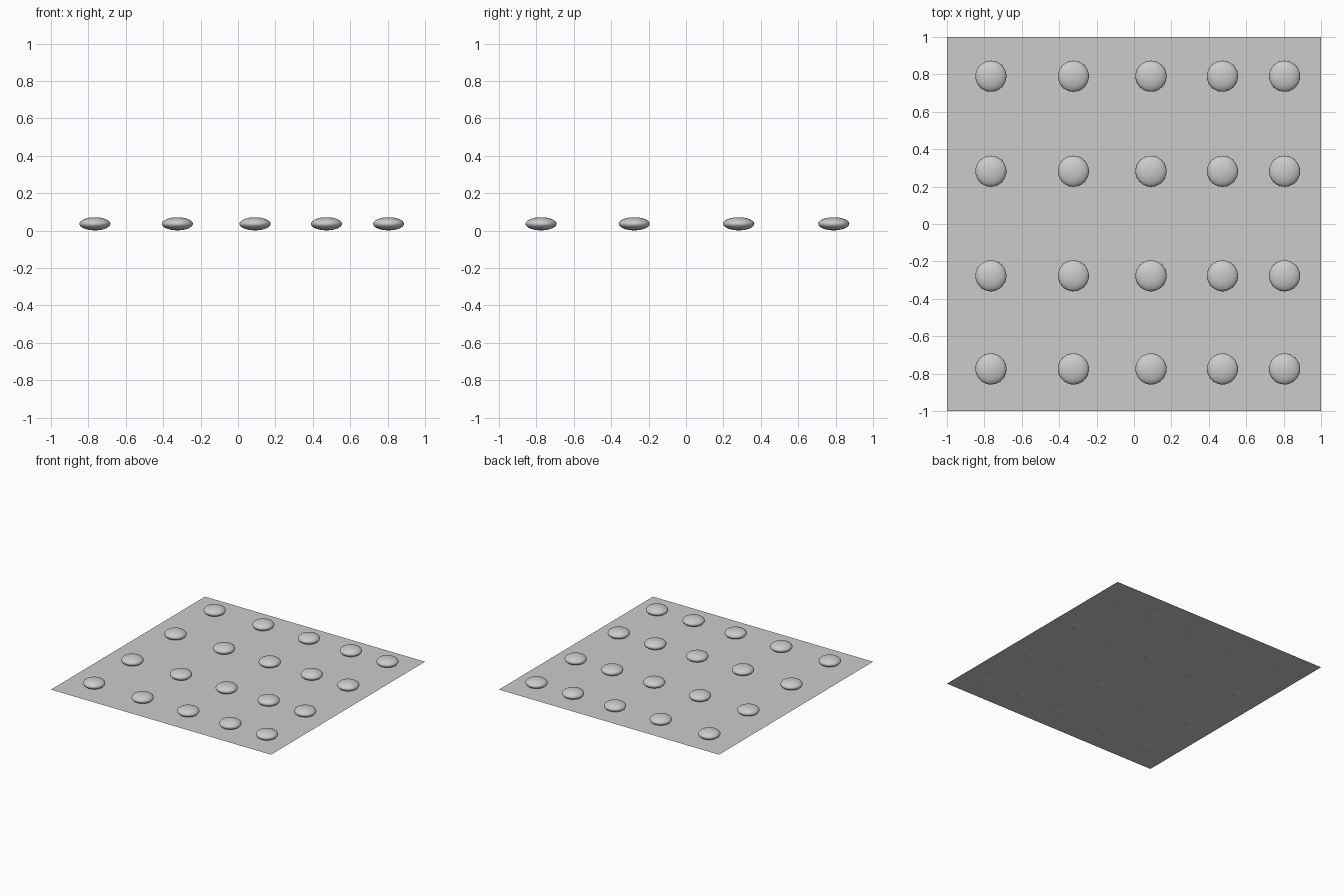
import bpy

if "Cube" in bpy.data.objects:
    bpy.data.objects.remove(bpy.data.objects["Cube"])

grey = bpy.data.materials.new("light grey")
grey.diffuse_color = (0.6, 0.6, 0.6, 1)
grey.use_nodes = True
grey.node_tree.nodes["Principled BSDF"].inputs["Base Color"].default_value = grey.diffuse_color

# Thin flat sheet
bpy.ops.mesh.primitive_plane_add(size=2, location=(0, 0, 0.005))
sheet = bpy.context.object
sheet.name = "base_sheet"
sheet.data.materials.append(grey)

# Grid of flattened pebbles resting on the sheet
COLUMNS = (-0.765, -0.324, 0.091, 0.473, 0.805)
ROWS = (-0.775, -0.277, 0.282, 0.79)
RADIUS, HALF_HEIGHT = 0.083, 0.035

bpy.ops.mesh.primitive_uv_sphere_add(segments=32, ring_count=16, radius=1)
first = bpy.context.object
first.data.materials.append(grey)
first.data.name = "pebble"
bpy.ops.object.shade_smooth()

for r, y in enumerate(ROWS):
    for c, x in enumerate(COLUMNS):
        pebble = first
        if r or c:
            pebble = bpy.data.objects.new("pebble", first.data)
            bpy.context.collection.objects.link(pebble)
        pebble.name = f"pebble_row{r + 1}_col{c + 1}"
        pebble.location = (x, y, HALF_HEIGHT + 0.001)
        pebble.scale = (RADIUS, RADIUS, HALF_HEIGHT)
